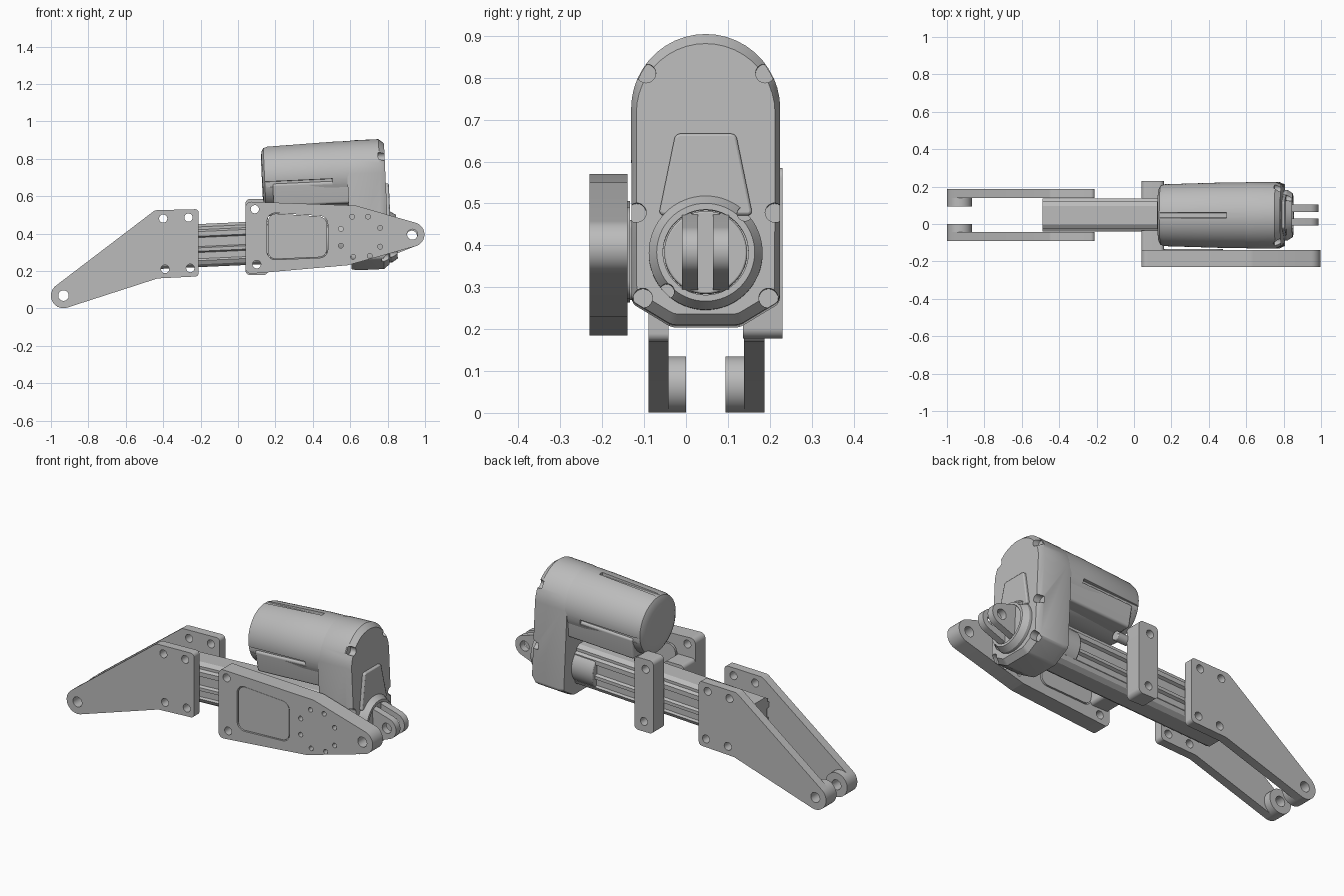
import bpy, bmesh, math
from mathutils import Vector, Matrix

if "Cube" in bpy.data.objects:
    bpy.data.objects.remove(bpy.data.objects["Cube"])

grey = bpy.data.materials.new("machined grey")
grey.use_nodes = True
grey.diffuse_color = (0.5, 0.5, 0.5, 1)
grey.node_tree.nodes["Principled BSDF"].inputs["Base Color"].default_value = (0.5, 0.5, 0.5, 1)

TILT = Matrix.Translation((0, 0.047, 0.345)) @ Matrix.Rotation(math.radians(-2.6), 4, 'Y')
parts = []


def belt(*circles):
    """Outline wrapped around counter-clockwise circles given as (a, b, radius)."""
    n = len(circles)
    normals = []
    for i in range(n):
        a, b, r = circles[i]
        c, d, s = circles[(i + 1) % n]
        along = Vector((c - a, d - b))
        k = (r - s) / along.length
        along.normalize()
        normals.append(along * k + Vector((along.y, -along.x)) * math.sqrt(1 - k * k))
    pts = []
    for i, (a, b, r) in enumerate(circles):
        if r == 0:
            pts.append((a, b))
            continue
        u, v = normals[i - 1], normals[i]
        start = math.atan2(u.y, u.x)
        sweep = (math.atan2(v.y, v.x) - start) % math.tau
        steps = max(2, round(sweep / 0.14))
        for j in range(steps + 1):
            t = start + sweep * j / steps
            pts.append((a + r * math.cos(t), b + r * math.sin(t)))
    return pts


def disc(a, b, r, n=32):
    return [(a + r * math.cos(math.tau * i / n), b + r * math.sin(math.tau * i / n)) for i in range(n)]


def rect(a0, a1, b0, b1, r):
    return belt((a0 + r, b0 + r, r), (a1 - r, b0 + r, r), (a1 - r, b1 - r, r), (a0 + r, b1 - r, r))


def loft(name, outline, axis, stations, centre=(0, 0), bevel=0, matrix=None):
    """Sweep an outline along x or y through (position, scale) stations."""
    bm = bmesh.new()
    rings = []
    for t, s in stations:
        ring = []
        for a, b in outline:
            a, b = centre[0] + (a - centre[0]) * s, centre[1] + (b - centre[1]) * s
            ring.append(bm.verts.new((t, a, b) if axis == 'x' else (a, t, b)))
        rings.append(ring)
    n = len(outline)
    for low, high in zip(rings, rings[1:]):
        for i in range(n):
            j = (i + 1) % n
            bm.faces.new((low[i], low[j], high[j], high[i]))
    bm.faces.new(rings[0])
    bm.faces.new(rings[-1])
    bmesh.ops.recalc_face_normals(bm, faces=bm.faces)
    mesh = bpy.data.meshes.new(name)
    bm.to_mesh(mesh)
    bm.free()
    mesh.materials.append(grey)
    obj = bpy.data.objects.new(name, mesh)
    bpy.context.collection.objects.link(obj)
    if matrix:
        obj.matrix_world = matrix
    if bevel:
        mod = obj.modifiers.new("soft edges", 'BEVEL')
        mod.width, mod.segments, mod.angle_limit = bevel, 2, math.radians(40)
    parts.append(obj)
    return obj


def prism(name, outline, axis, t0, t1, bevel=0, matrix=None):
    return loft(name, outline, axis, [(t0, 1), (t1, 1)], bevel=bevel, matrix=matrix)


def cut(obj, outlines, axis, t0, t1):
    """Cut straight-walled shapes out of a part, in the part's own frame."""
    cutters = []
    for outline in outlines:
        cutter = prism("cutter", outline, axis, t0, t1, matrix=obj.matrix_world.copy())
        cutter.hide_render = True
        parts.remove(cutter)
        cutters.append(cutter)
        mod = obj.modifiers.new("cut", 'BOOLEAN')
        mod.operation, mod.solver, mod.object = 'DIFFERENCE', 'EXACT', cutter
    bpy.context.view_layer.update()
    mesh = bpy.data.meshes.new_from_object(obj.evaluated_get(bpy.context.evaluated_depsgraph_get()))
    obj.modifiers.clear()
    obj.data = mesh
    for cutter in cutters:
        bpy.data.objects.remove(cutter)


# Fork at the low end: two mirrored arms with inner bosses
arm = belt((-0.933, 0.068, 0.067), (-0.43, 0.16, 0), (-0.23, 0.19, 0.02),
           (-0.23, 0.51, 0.02), (-0.43, 0.485, 0.04))
arm_holes = [disc(a, b, 0.022) for a, b in
             [(-0.4, 0.48), (-0.265, 0.485), (-0.39, 0.21), (-0.255, 0.215)]]
pivot = disc(-0.933, 0.068, 0.028)
for side, y0, y1, b0, b1 in [("front", -0.09, -0.042, -0.043, 0), ("rear", 0.138, 0.187, 0.094, 0.139)]:
    plate = prism(side + "_fork_arm", arm, 'y', y0, y1)
    cut(plate, arm_holes + [pivot], 'y', y0 - 0.02, y1 + 0.02)
    boss = prism(side + "_fork_boss", disc(-0.933, 0.068, 0.067, 40), 'y', b0, b1)
    cut(boss, [pivot], 'y', b0 - 0.02, b1 + 0.02)

# Big side plate with window insert, screw holes and pivot hole
side_plate = prism("side_plate", belt((0.07, 0.215, 0.03), (0.58, 0.27, 0.04), (0.932, 0.395, 0.065),
                                      (0.62, 0.49, 0.06), (0.07, 0.54, 0.03)), 'y', -0.23, -0.14)
holes = [disc(0.09, 0.53, 0.022), disc(0.1, 0.235, 0.022), disc(0.932, 0.395, 0.028)]
holes += [disc(a, b, 0.013, 16) for a, b in
          [(0.61, 0.49), (0.695, 0.49), (0.76, 0.43), (0.55, 0.425),
           (0.55, 0.335), (0.76, 0.33), (0.615, 0.275), (0.705, 0.28)]]
window = belt((0.2, 0.305, 0.045), (0.435, 0.315, 0.045), (0.435, 0.45, 0.045), (0.2, 0.465, 0.045))
cut(side_plate, holes + [window], 'y', -0.25, -0.12)
loft("window_insert", window, 'y', [(-0.226, 0.97), (-0.134, 0.97)], centre=(0.32, 0.385))

# Clamp bar and spacer around the tube
clamp = prism("rear_clamp_bar", rect(0.04, 0.16, 0.178, 0.585, 0.025), 'y', 0.136, 0.23)
cut(clamp, holes[:2], 'y', 0.1, 0.25)
prism("front_spacer", rect(0.04, 0.16, 0.27, 0.46, 0.02), 'y', -0.141, -0.035)

# Fluted tube
half = [(0.05, 0.115), (0.073, 0.1), (0.073, 0.085), (0.088, 0.075), (0.088, 0.05), (0.072, 0.043),
        (0.072, -0.005), (0.088, -0.012), (0.088, -0.03), (0.072, -0.037), (0.072, -0.07),
        (0.08, -0.08), (0.07, -0.1), (0.045, -0.115)]
fluted = half[::-1] + [(-y, z) for y, z in half]
prism("fluted_tube", fluted, 'x', -0.485, 0.6, matrix=TILT)
prism("tube_collar", disc(0, 0, 0.112, 48), 'x', 0.47, 0.63, 0.006, TILT)
prism("cable_gland", disc(0.075, 0.165, 0.025, 20), 'x', 0.15, 0.23, 0.005, TILT)

# Motor barrel with three slots, and its boxy underside
barrel = loft("motor_barrel", disc(0, 0.347, 0.176, 64), 'x',
              [(0.143, 0.55), (0.147, 0.78), (0.158, 0.9), (0.18, 0.94), (0.5, 0.995), (0.77, 1)],
              centre=(0, 0.347), matrix=TILT)
slots = [rect(-0.014, 0.014, 0.505, 0.56, 0.003)]
slots += [rect(s - 0.03, s + 0.03, 0.295, 0.325, 0.003) for s in (-0.185, 0.185)]
cut(barrel, slots, 'x', 0.1, 0.52)
prism("motor_underside", belt((-0.135, 0.205, 0.015), (0.135, 0.205, 0.015),
                              (0.152, 0.3, 0.012), (-0.152, 0.3, 0.012)), 'x', 0.2, 0.7, 0.01, TILT)

# Gear housing with chamfered end face and screw notches
housing_outline = belt((-0.07, -0.13, 0.04), (0.07, -0.13, 0.04), (0.152, -0.098, 0.025),
                       (0, 0.347, 0.178), (-0.152, -0.098, 0.025))
housing = loft("gear_housing", housing_outline, 'x',
               [(0.6, 0.98), (0.63, 1), (0.775, 1), (0.804, 0.93)], centre=(0, 0.18), matrix=TILT)
notches = [disc(s * a, b, 0.023, 20) for s in (-1, 1) for a, b in
           [(0.142, 0.43), (0.165, 0.097), (0.15, -0.107)]]
cut(housing, notches, 'x', 0.765, 0.85)
prism("face_rib", belt((-0.1, 0.1, 0.01), (0.1, 0.1, 0.01), (0.06, 0.27, 0.015),
                       (-0.06, 0.27, 0.015)), 'x', 0.79, 0.82, 0.006, TILT)

# Socket ring and clevis at the high end
ring = loft("socket_ring", disc(0, 0, 0.136, 64), 'x', [(0.79, 1), (0.82, 1), (0.85, 0.86)], matrix=TILT)
cut(ring, [disc(0, 0, 0.102, 48)], 'x', 0.822, 0.9)
cut(ring, [disc(s * 0.093, s * 0.093, 0.018, 20) for s in (-1, 1)], 'x', 0.808, 0.9)
prism("clevis_base", disc(0, 0, 0.099, 48), 'x', 0.815, 0.845, 0.004, TILT)
lug = belt((0.83, -0.09, 0.005), (0.93, 0, 0.058), (0.83, 0.09, 0.005))
for side, y in [("front", -0.056), ("rear", 0.018)]:
    ear = prism(side + "_clevis_lug", lug, 'y', y, y + 0.038, matrix=TILT)
    cut(ear, [disc(0.93, 0, 0.028)], 'y', y - 0.02, y + 0.06)

# Smooth curved walls, crisp edges
bpy.ops.object.select_all(action='DESELECT')
for obj in parts:
    obj.select_set(True)
bpy.context.view_layer.objects.active = parts[0]
bpy.ops.object.shade_smooth_by_angle(angle=math.radians(30))
